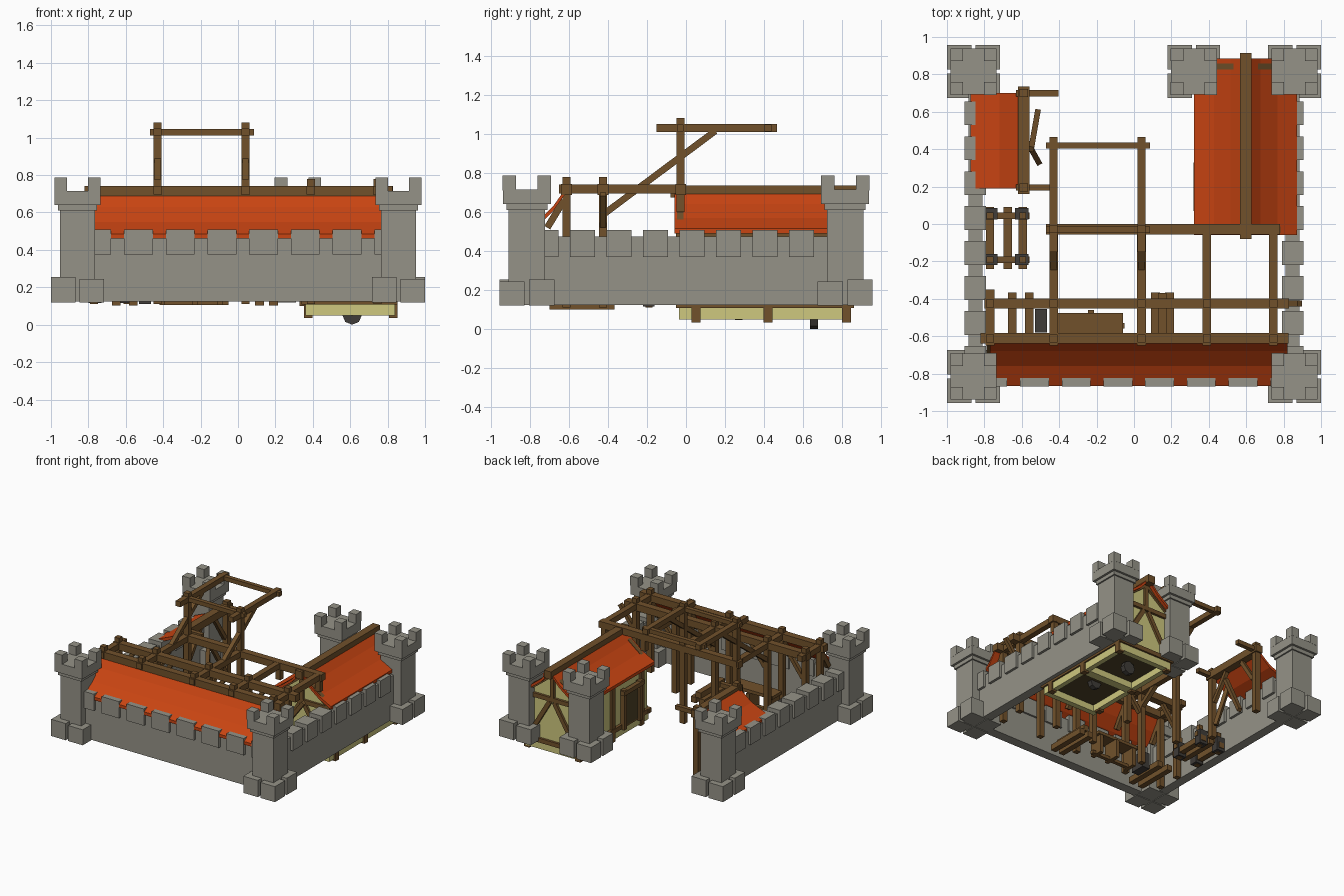
import bpy, bmesh, math
from mathutils import Vector, Matrix


def material(name, col):
    m = bpy.data.materials.new(name)
    m.diffuse_color = (*col, 1)
    return m


STONE = material("grey stone", (0.30, 0.29, 0.245))
ROOF = material("orange tile", (0.58, 0.058, 0.006))
WOOD = material("brown timber", (0.165, 0.083, 0.024))
PLASTER = material("cream plaster", (0.62, 0.58, 0.21))
DARK = material("dark iron", (0.05, 0.045, 0.04))
FLOOR = material("dark plank", (0.08, 0.055, 0.02))


def finish(name, bm, mat):
    bmesh.ops.recalc_face_normals(bm, faces=bm.faces)
    me = bpy.data.meshes.new(name)
    bm.to_mesh(me)
    bm.free()
    me.materials.append(mat)
    ob = bpy.data.objects.new(name, me)
    bpy.context.collection.objects.link(ob)
    return ob


def add_box(bm, x0, x1, y0, y1, z0, z1):
    m = Matrix.Translation(((x0 + x1) / 2, (y0 + y1) / 2, (z0 + z1) / 2))
    m = m @ Matrix.Diagonal((x1 - x0, y1 - y0, z1 - z0, 1))
    bmesh.ops.create_cube(bm, size=1, matrix=m)


def boxes(name, mat, items):
    bm = bmesh.new()
    for b in items:
        add_box(bm, *b)
    return finish(name, bm, mat)


def beams(name, items, mat=WOOD):
    """Square beams given as (start, end, thickness)."""
    bm = bmesh.new()
    for a, b, w in items:
        a, b = Vector(a), Vector(b)
        d = b - a
        up = Vector((0, 1, 0)) if abs(d.normalized().z) > 0.99 else Vector((0, 0, 1))
        s = d.cross(up).normalized()
        rot = Matrix((s, d.cross(s).normalized(), d.normalized())).transposed().to_4x4()
        m = Matrix.Translation((a + b) / 2) @ rot @ Matrix.Diagonal((w, w, d.length, 1))
        bmesh.ops.create_cube(bm, size=1, matrix=m)
    return finish(name, bm, mat)


def prism(name, mat, profile, axis, a, b):
    """Extrude a 2D profile (side, z) along x or y."""
    bm = bmesh.new()
    put = (lambda p, t: (t, p[0], p[1])) if axis == 'x' else (lambda p, t: (p[0], t, p[1]))
    lo = [bm.verts.new(put(p, a)) for p in profile]
    hi = [bm.verts.new(put(p, b)) for p in profile]
    n = len(profile)
    bm.faces.new(lo)
    bm.faces.new(hi)
    for i in range(n):
        bm.faces.new((lo[i], lo[(i + 1) % n], hi[(i + 1) % n], hi[i]))
    return finish(name, bm, mat)


def slab(points, t=0.025):
    return points + [(p[0], p[1] - t) for p in reversed(points)]


# Towers: shaft, crown, corner merlons and four foot blocks
def tower(name, cx, cy):
    c = [(cx - .093, cx + .093, cy - .093, cy + .093, .125, .66),
         (cx - .105, cx + .105, cy - .105, cy + .105, .61, .65),
         (cx - .123, cx + .123, cy - .123, cy + .123, .64, .715)]
    for sx in (-1, 1):
        for sy in (-1, 1):
            mx, my = cx + sx * .09, cy + sy * .09
            c.append((mx - .034, mx + .034, my - .034, my + .034, .71, .788))
            fx, fy = cx + sx * .076, cy + sy * .076
            h = .255 if sx * sy > 0 else .245
            c.append((fx - .065, fx + .065, fy - .065, fy + .065, .12, h))
    boxes(name, STONE, c)


for nm, x, y in (("front_left", -.858, -.815), ("front_right", .858, -.815),
                 ("back_left", -.858, .815), ("back_right", .858, .815),
                 ("inner_back", .32, .815)):
    tower("tower_" + nm, x, y)

# Curtain walls with overhanging merlons
boxes("front_wall", STONE, [(-.8, .8, -.85, -.77, .125, .475)] +
      [(-.755 + .223 * k - .077, -.755 + .223 * k + .077, -.87, -.755, .375, .51) for k in range(8)])
for nm, s in (("left_wall", -1), ("right_wall", 1)):
    cells = [(.81, .885, -.75, .75, .125, .475)]
    cells += [(.79, .905, -.717 + .187 * k - .064, -.717 + .187 * k + .064, .37, .507) for k in range(8)]
    boxes(nm, STONE, [(min(s * a, s * b), max(s * a, s * b), *r) for a, b, *r in cells])

# Tiled roofs with a slight flare at the eaves
prism("front_roof", ROOF, slab([(-.62, .715), (-.68, .63), (-.76, .55), (-.865, .485)]), 'x', -.77, .82)
prism("left_shed_roof", ROOF, slab([(-.60, .655), (-.72, .56), (-.875, .495)]), 'y', .19, .70)
half = [(0, .725), (.08, .64), (.17, .57), (.275, .515)]
prism("house_roof", ROOF, slab([(.597 - x, z) for x, z in reversed(half)] +
                               [(.597 + x, z) for x, z in half[1:]]), 'y', -.06, .885)
beams("house_ridge_beam", [((.597, -.08, .705), (.597, .915, .705), .062)])

# House body, open below with a plank floor
prism("house_walls", PLASTER, [(.37, .11), (.83, .11), (.83, .50), (.76, .54), (.677, .61), (.597, .695),
                               (.517, .61), (.434, .54), (.37, .50)], 'y', -.03, .84)
boxes("house_footing", PLASTER, [(.36, .40, -.035, .845, .05, .115), (.80, .84, -.035, .845, .05, .115),
                                 (.40, .80, -.035, .01, .05, .115), (.40, .80, .80, .845, .05, .115),
                                 (.40, .80, .38, .45, .05, .115)])
boxes("house_floor", FLOOR, [(.40, .80, .01, .38, .102, .112), (.40, .80, .45, .80, .102, .112)])

# Half-timbering
frame = []
for y in (.05, .42, .822):
    for x in (.375, .83):
        frame.append(((x, y, .035), (x, y, .52), .046))
for y in (-.03, .842):
    frame += [((.34, y, .125), (.85, y, .125), .035), ((.36, y, .48), (.84, y, .48), .035),
              ((.597, y, .48), (.597, y, .69), .035),
              ((.39, y, .14), (.58, y, .46), .034), ((.81, y, .14), (.62, y, .46), .034),
              ((.36, y, .50), (.597, y, .685), .034), ((.835, y, .50), (.597, y, .685), .034)]
for x in (.365, .835):
    frame += [((x, -.05, .125), (x, .85, .125), .035), ((x, -.05, .49), (x, .85, .49), .035)]
beams("house_timber_frame", frame)
boxes("house_door", FLOOR, [(.345, .37, .12, .28, .12, .37)])
beams("door_frame", [((.345, .10, .10), (.345, .10, .42), .035), ((.345, .30, .10), (.345, .30, .42), .035),
                     ((.335, .07, .40), (.335, .33, .40), .035)])

# Octagonal barrels under the floor
bm = bmesh.new()
for y, z, r in ((.655, .052, .052), (.27, .095, .048)):
    m = Matrix.Translation((.61, y, z)) @ Matrix.Rotation(math.pi / 2, 4, 'X') @ Matrix.Rotation(math.pi / 8, 4, 'Z')
    m = m @ Matrix.Rotation(math.pi / 8, 4, 'Z')
    bmesh.ops.create_cone(bm, cap_ends=True, segments=8, radius1=r, radius2=r, depth=.04, matrix=m)
finish("underfloor_barrels", bm, DARK)

# Gallery frame behind the front wall
xs = (-.77, -.43, .04, .39, .745)
gallery = [((-.80, -.425, .715), (.83, -.425, .715), .056),
           ((-.82, -.612, .715), (.825, -.612, .715), .056),
           ((-.47, -.028, .715), (.78, -.028, .715), .054)]
for x in xs:
    gallery += [((x, y, .11), (x, y, .78), .042) for y in (-.425, -.612)]
    gallery.append(((x, -.65, .718), (x, -.35 if x < -.7 else .0, .718), .046))
    gallery.append(((x, -.625, .66), (x, -.71, .52), .035))
    gallery.append(((x + .02, -.425, .53), (x + .14, -.425, .69), .03))
gallery.append(((.39, -.028, .60), (.39, -.028, .74), .042))
gallery.append(((.745, -.028, .60), (.745, -.028, .74), .042))
beams("gallery_frame", gallery)

# Raised hoist frame
hoist = [((-.47, .42, 1.03), (.085, .42, 1.03), .034), ((-.47, -.03, 1.03), (.085, -.03, 1.03), .034)]
for x in (-.43, .04):
    hoist += [((x, -.028, .11), (x, -.028, 1.08), .042), ((x, -.15, 1.03), (x, .465, 1.03), .042),
              ((x, -.42, .59), (x, .15, 1.015), .034)]
beams("hoist_frame", hoist)

# Left shed frame
beams("shed_frame", [((-.59, .16, .635), (-.59, .735, .635), .06)] +
      [((-.59, y, .11), (-.59, y, .69), .044) for y in (.195, .70)] +
      [((-.63, .70, .635), (-.405, .70, .635), .034), ((-.63, .195, .635), (-.45, .195, .635), .034),
       ((-.59, .22, .40), (-.59, .36, .60), .03), ((-.59, .67, .40), (-.59, .54, .60), .03),
       ((-.515, .60, .14), (-.55, .40, .50), .03), ((-.51, .33, .13), (-.56, .42, .45), .03)])

# Low wooden cart by the left wall
beams("cart_frame", [((x, -.24, .16), (x, .09, .16), .045) for x in (-.77, -.675, -.595)] +
      [((-.81, y, .20), (-.56, y, .20), .035) for y in (.045, -.19)] +
      [((x, y, .11), (x, y, .28), .035) for x in (-.77, -.595) for y in (.045, -.19)])
boxes("cart_fittings", DARK, [(x - .035, x + .035, y - .03, y + .03, .115, .23)
                              for x in (-.765, -.6) for y in (.055, -.19)])

# Timber stacks, chest and workbench in the yard
beams("timber_stacks", [((x, -.70, .125), (x, -.365, .125), .046)
                        for x in (-.65, -.56, .115, .19)] + [((.15, -.68, .17), (.15, -.37, .17), .046)])
boxes("iron_chest", DARK, [(-.53, -.465, -.58, -.455, .11, .24)])
boxes("workbench", WOOD, [(-.44, -.06, -.60, -.475, .25, .275), (-.245, -.215, -.59, -.46, .105, .25),
                          (-.42, -.39, -.59, -.48, .105, .25), (-.11, -.08, -.59, -.48, .105, .25),
                          (-.40, -.05, -.56, -.53, .105, .13)])
